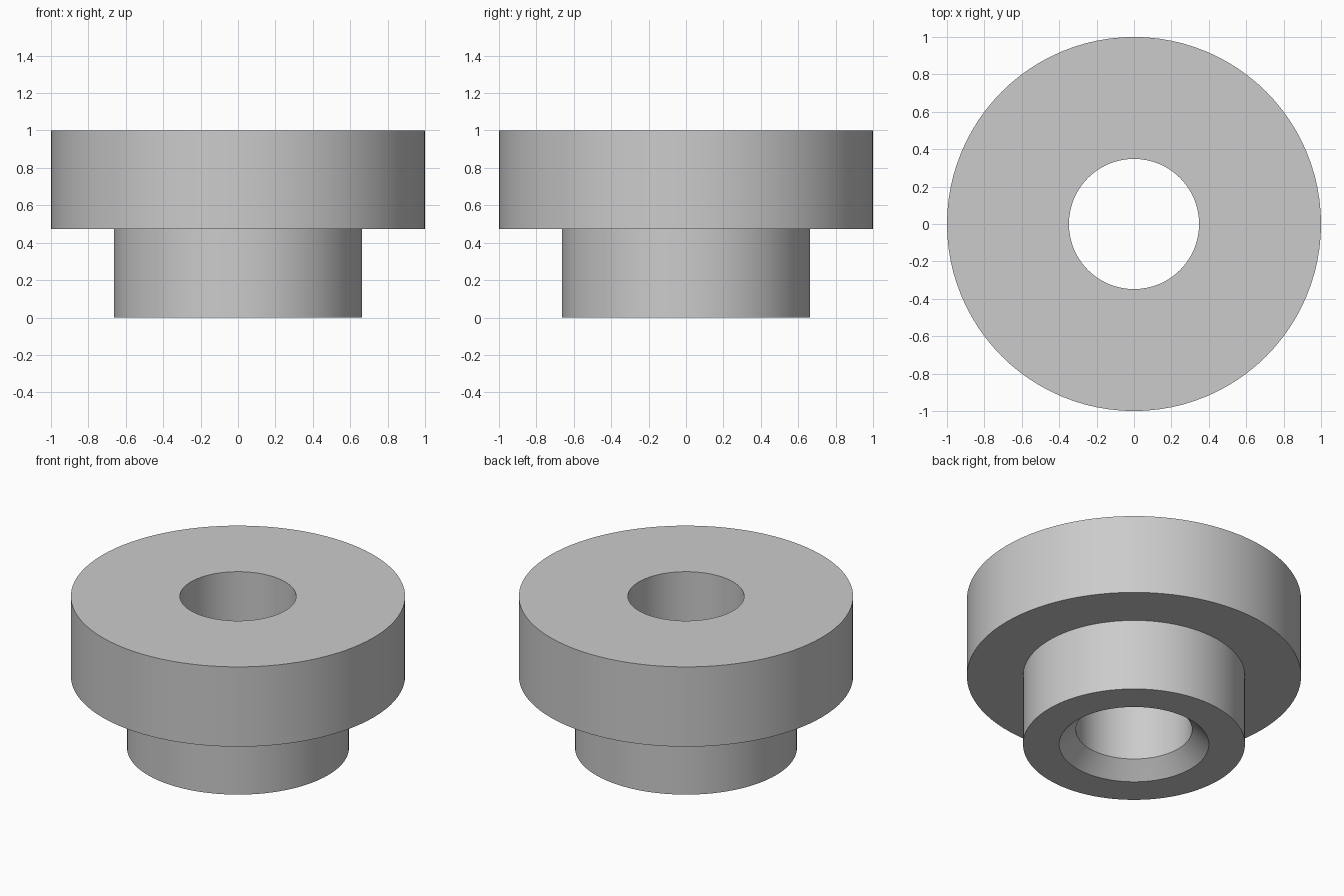
import bpy
import bmesh
import math

cube = bpy.data.objects.get("Cube")
if cube:
    bpy.data.objects.remove(cube, do_unlink=True)

SEGMENTS = 96

# Plain grey finish
grey = bpy.data.materials.new("light_grey")
grey.use_nodes = True
colour = (0.6, 0.6, 0.6, 1.0)
grey.diffuse_color = colour
grey.node_tree.nodes["Principled BSDF"].inputs["Base Color"].default_value = colour


def lathe(name, profile, material):
    """Turn a closed (radius, height) outline around the z axis."""
    bm = bmesh.new()
    verts = [bm.verts.new((r, 0, z)) for r, z in profile]
    edges = [bm.edges.new((v, verts[(i + 1) % len(verts)])) for i, v in enumerate(verts)]
    bmesh.ops.spin(bm, geom=verts + edges, cent=(0, 0, 0), axis=(0, 0, 1),
                   angle=math.tau, steps=SEGMENTS, use_merge=True)
    bmesh.ops.remove_doubles(bm, verts=bm.verts, dist=1e-5)
    bmesh.ops.recalc_face_normals(bm, faces=bm.faces)
    mesh = bpy.data.meshes.new(name)
    bm.to_mesh(mesh)
    bm.free()
    mesh.materials.append(material)
    obj = bpy.data.objects.new(name, mesh)
    bpy.context.collection.objects.link(obj)
    return obj


# Flanged bushing: wide collar, narrow neck, through bore with a bottom chamfer
bore, neck, collar = 0.348, 0.664, 1.0
shoulder, top, chamfer = 0.473, 1.0, 0.1
bushing = lathe("flanged_bushing", [
    (bore, top), (collar, top), (collar, shoulder), (neck, shoulder),
    (neck, 0), (bore + chamfer, 0), (bore, chamfer),
], grey)

# Smooth walls with crisp rims
bpy.ops.object.select_all(action="DESELECT")
bushing.select_set(True)
bpy.context.view_layer.objects.active = bushing
bpy.ops.object.shade_smooth_by_angle(angle=math.radians(30))
